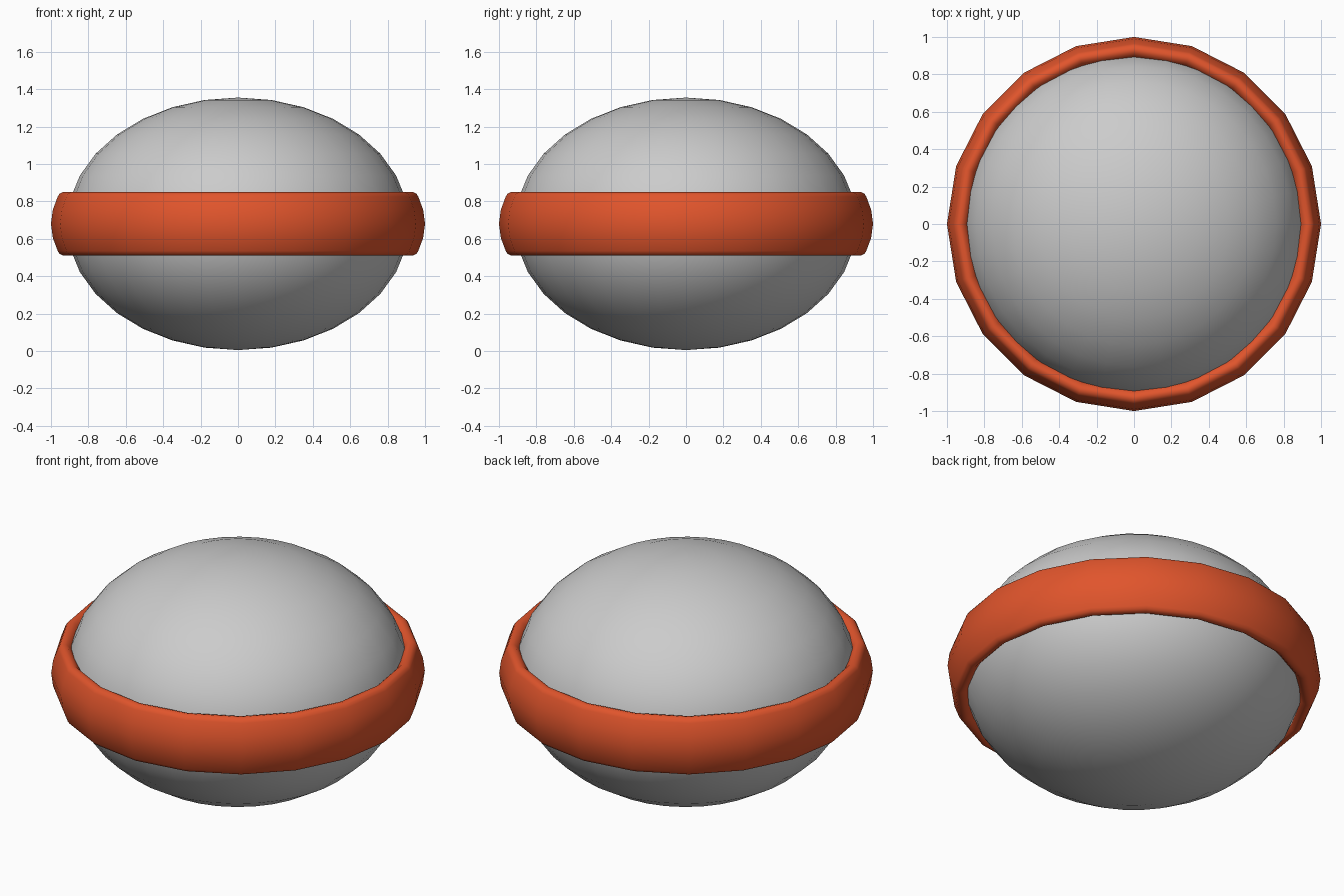
import bpy, bmesh, math

if "Cube" in bpy.data.objects:
    bpy.data.objects.remove(bpy.data.objects["Cube"])

CZ = 0.68

# Squashed round body
bpy.ops.mesh.primitive_uv_sphere_add(segments=32, ring_count=16, radius=1, location=(0, 0, CZ))
body = bpy.context.object
body.name = "body"
body.scale = (0.915, 0.915, 0.675)
bpy.ops.object.transform_apply(location=False, rotation=False, scale=True)
bpy.ops.object.shade_smooth()

# Twenty-sided belt around the middle, swept from a rounded profile
half = [(1.0, 0.0), (0.99, 0.075), (0.964, 0.145), (0.955, 0.16), (0.935, 0.17), (0.915, 0.165), (0.89, 0.14)]
profile = half + [(r, -z) for r, z in reversed(half[1:])]
SIDES = 20
bm = bmesh.new()
rings = []
for i in range(SIDES):
    a = 2 * math.pi * i / SIDES
    rings.append([bm.verts.new((r * math.cos(a), r * math.sin(a), z)) for r, z in profile])
n = len(profile)
for i in range(SIDES):
    a, b = rings[i], rings[(i + 1) % SIDES]
    for j in range(n):
        k = (j + 1) % n
        bm.faces.new((a[j], b[j], b[k], a[k])).smooth = True
bmesh.ops.recalc_face_normals(bm, faces=bm.faces)
mesh = bpy.data.meshes.new("belt")
bm.to_mesh(mesh)
bm.free()
belt = bpy.data.objects.new("belt", mesh)
belt.location.z = CZ
bpy.context.collection.objects.link(belt)

# Orange-red belt colour
mat = bpy.data.materials.new("orange_red")
mat.diffuse_color = (0.75, 0.09, 0.025, 1)
mat.use_nodes = True
mat.node_tree.nodes["Principled BSDF"].inputs["Base Color"].default_value = mat.diffuse_color
mesh.materials.append(mat)
